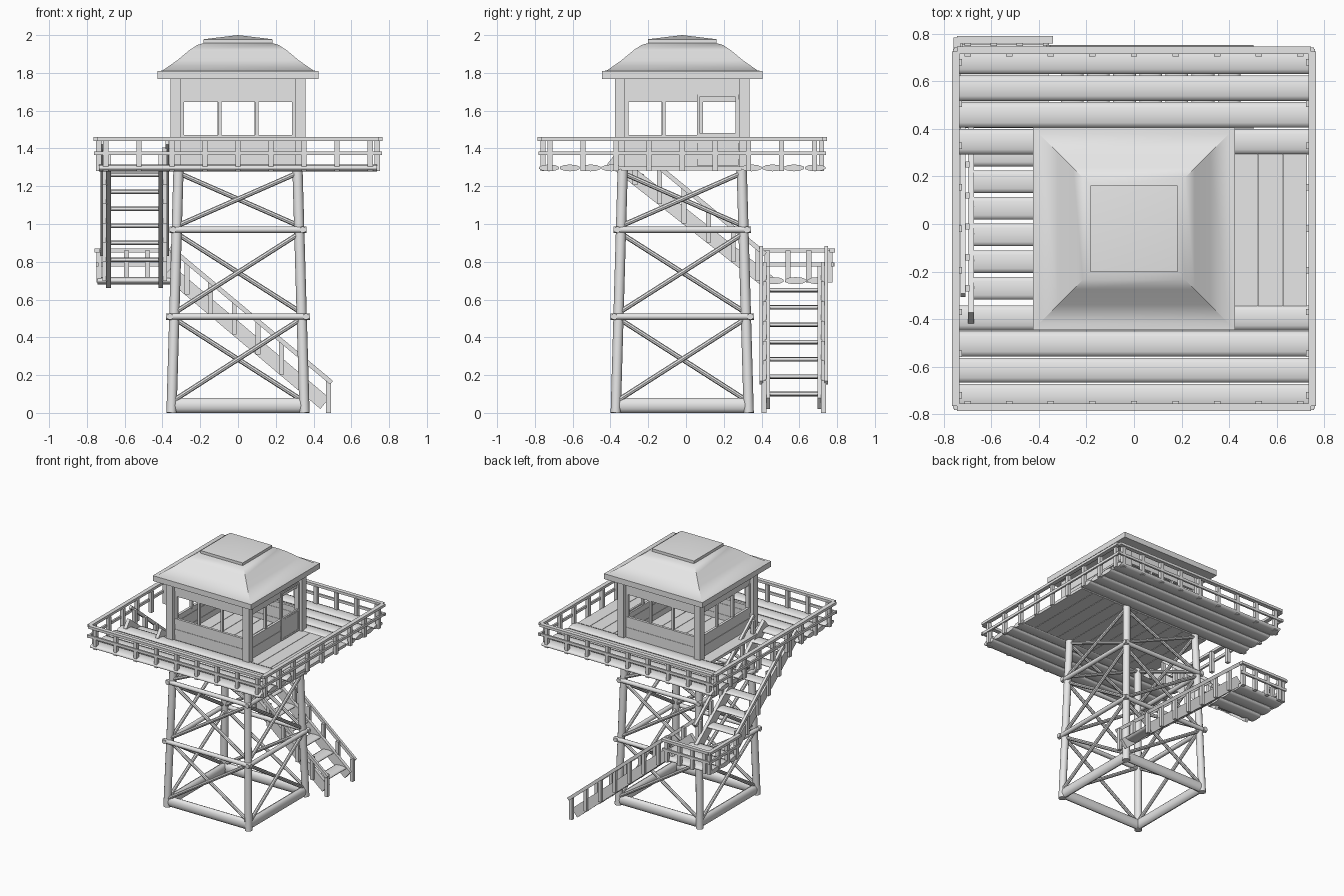
import bpy, bmesh, math
from mathutils import Vector, Matrix

cube = bpy.data.objects.get("Cube")
if cube:
    bpy.data.objects.remove(cube)

grey = bpy.data.materials.new("plain_grey")
grey.use_nodes = True
grey.diffuse_color = (0.8, 0.8, 0.8, 1)
grey.node_tree.nodes["Principled BSDF"].inputs["Base Color"].default_value = (0.8, 0.8, 0.8, 1)

CY = -0.02          # centre line of tower in y
parts = {}          # part name -> bmesh


def part(name):
    if name not in parts:
        parts[name] = bmesh.new()
    return parts[name]


def bar(name, a, b, w, h=None, sides=4):
    """Bar from a to b: w wide sideways, h tall; four sides or rounded."""
    a, b = Vector(a), Vector(b)
    h = h or w
    d = b - a
    z = d.normalized()
    up = Vector((0, 0, 1)) if abs(z.z) < 0.99 else Vector((0, 1, 0))
    x = up.cross(z).normalized()
    y = z.cross(x)
    m = Matrix((x, y, z)).transposed().to_4x4()
    m.translation = (a + b) / 2
    m = m @ Matrix.Diagonal((w, h, d.length, 1))
    if sides == 4:
        bmesh.ops.create_cube(part(name), size=1, matrix=m)
    else:
        bmesh.ops.create_cone(part(name), cap_ends=True, segments=sides,
                              radius1=0.5, radius2=0.5, depth=1, matrix=m)


def spin(k, along, out, z):
    """Point on side k (0 front, 1 +x, 2 back, 3 -x) of the square tower."""
    c, s = [(1, 0), (0, 1), (-1, 0), (0, -1)][k]
    return (along * c + out * s, along * s - out * c + CY, z)


def span(a, b, n):
    return [a + (b - a) * i / (n - 1) for i in range(n)]


def leg_at(z):
    return 0.352 - 0.037 * z / 1.28


# Tower frame: legs, rings and crossed braces
for k in range(4):
    bar("legs", spin(k, 0.352, 0.352, 0), spin(k, 0.315, 0.315, 1.29), 0.054, sides=12)
    bar("ground_beams", spin(k, -0.35, 0.345, 0.04), spin(k, 0.35, 0.345, 0.04), 0.05, 0.08, 12)
    for z, out in ((0.51, 0.36), (0.97, 0.343)):
        bar("ring_beams", spin(k, -out - 0.02, out, z), spin(k, out + 0.02, out, z), 0.034, sides=10)
    for lo, hi in ((0.06, 0.5), (0.53, 0.95), (0.99, 1.27)):
        for s in (-1, 1):
            off = 0.006 * s
            p, q = leg_at(lo), leg_at(hi)
            bar("cross_braces", spin(k, -s * p, p + off, lo), spin(k, s * q, q + off, hi), 0.026, sides=8)

# Deck: rounded planks front and back, flat planks between, open stairwell at -x
for y0, y1 in ((-0.78, -0.34), (0.29, 0.74)):
    w = (y1 - y0) / 4
    for i in range(4):
        y = y0 + w * (i + 0.5)
        bar("deck_planks", (-0.735, y, 1.297), (0.735, y, 1.297), w, 0.036, 10)
w = 1.15 / 11
for i in range(11):
    x = -0.42 + w * (i + 0.5)
    bar("deck_floor", (x, -0.345, 1.293), (x, 0.295, 1.293), w - 0.003, 0.022)

# Deck railing
for k in range(4):
    bar("deck_rail", spin(k, -0.745, 0.75, 1.45), spin(k, 0.745, 0.75, 1.45), 0.032, 0.02)
    bar("deck_rail", spin(k, -0.762, 0.75, 1.375), spin(k, 0.762, 0.75, 1.375), 0.014, 0.02)
    for x in span(-0.7, 0.7, 9):
        bar("deck_rail_posts", spin(k, x, 0.737, 1.28), spin(k, x, 0.737, 1.445), 0.027)

# Landing with railing on its back and outer sides
for i in range(3):
    y = 0.46 + 0.12 * i
    bar("landing_planks", (-0.745, y, 0.7), (-0.36, y, 0.7), 0.12, 0.038, 10)
for z, w, h in ((0.86, 0.03, 0.02), (0.785, 0.014, 0.02)):
    bar("landing_rail", (-0.745, 0.775, z), (-0.34, 0.775, z), w, h)
    bar("landing_rail", (-0.745, 0.4, z), (-0.745, 0.785, z), w, h)
for t in span(0, 1, 4):
    x, y = -0.7 + 0.33 * t, 0.43 + 0.33 * t
    bar("landing_posts", (x, 0.763, 0.69), (x, 0.763, 0.86), 0.027)
    bar("landing_posts", (-0.735, y, 0.69), (-0.735, y, 0.86), 0.027)


def stairs(name, place, mid, string, rail, posts, steps):
    """Flight falling along +s; place(s, t, z) gives the position."""
    def height(line, s):
        (s0, z0), (s1, z1) = line
        return z0 + (z1 - z0) * (s - s0) / (s1 - s0)
    for side in (-1, 1):
        t = mid + side * 0.138
        bar(name + "_stringers", *[place(s, t, z) for s, z in string], 0.026, 0.075)
        t = mid + side * 0.172
        bar(name + "_handrails", *[place(s, t, z) for s, z in rail], 0.02, 0.024)
        t = mid + side * 0.157
        for s in posts:
            bar(name + "_posts", place(s, t, max(0, height(string, s) - 0.04)),
                place(s, t, height(rail, s)), 0.026)
    for s, z in steps:
        bar(name + "_steps", place(s, mid - 0.13, z), place(s, mid + 0.13, z), 0.1, 0.024, 10)


stairs("lower_stair", lambda s, t, z: (s, t, z), 0.57,
       ((-0.37, 0.75), (0.46, 0.05)), ((-0.36, 0.875), (0.495, 0.16)),
       span(-0.27, 0.48, 7), list(zip(span(-0.26, 0.4, 7), span(0.65, 0.1, 7))))
stairs("upper_stair", lambda s, t, z: (t, s, z), -0.547,
       ((-0.395, 1.345), (0.44, 0.69)), ((-0.3, 1.43), (0.42, 0.84)),
       span(-0.27, 0.38, 6), list(zip(span(-0.27, 0.29, 6), span(1.26, 0.81, 6))))

# Cabin: corner posts, lapped boards, window mullions and sills
for k in range(4):
    bar("cabin_posts", spin(k, 0.33, 0.33, 1.3), spin(k, 0.33, 0.33, 1.77), 0.054)
    for i, z in enumerate(span(1.325, 1.45, 4) + span(1.668, 1.748, 3)):
        out = 0.318 + 0.003 * (i % 2)
        bar("cabin_boards", spin(k, -0.31, out, z), spin(k, 0.31, out, z), 0.02, 0.044)
    for x, w in ((-0.3, 0.03), (-0.097, 0.018), (0.1, 0.018), (0.3, 0.03)):
        bar("window_mullions", spin(k, x, 0.318, 1.46), spin(k, x, 0.318, 1.66), w, 0.018 if k % 2 == 0 else w)

# Door trim on the +x side
for y in (0.085, 0.29):
    bar("door_frame", spin(1, y, 0.33, 1.31), spin(1, y, 0.33, 1.685), 0.014)
for z in (1.317, 1.475, 1.68):
    bar("door_frame", spin(1, 0.085, 0.33, z), spin(1, 0.29, 0.33, z), 0.014)
bar("door_panel", spin(1, 0.085, 0.331, 1.39), spin(1, 0.29, 0.331, 1.39), 0.008, 0.15)

# Roof: eave slab, curved hips and shallow cap
roof = part("roof")
profile = [(0.425, 1.768), (0.425, 1.81), (0.4, 1.812), (0.32, 1.868), (0.255, 1.922),
           (0.215, 1.948), (0.182, 1.957), (0.182, 1.978)]
rings = [[roof.verts.new(spin(k, r, r, z)) for k in range(4)] for r, z in profile]
roof.faces.new(rings[0][::-1])
for low, high in zip(rings, rings[1:]):
    for k in range(4):
        j = (k + 1) % 4
        roof.faces.new((low[k], low[j], high[j], high[k]))
peak = roof.verts.new((0, CY, 2))
for k in range(4):
    roof.faces.new((rings[-1][k], rings[-1][(k + 1) % 4], peak))

# Turn every part into an object, smooth with sharp corners kept
for name, bm in parts.items():
    bmesh.ops.recalc_face_normals(bm, faces=bm.faces)
    for f in bm.faces:
        f.smooth = True
    mesh = bpy.data.meshes.new(name)
    bm.to_mesh(mesh)
    bm.free()
    limit = 75 if name.endswith(("planks", "steps")) else 40
    mesh.set_sharp_from_angle(angle=math.radians(limit))
    mesh.materials.append(grey)
    bpy.context.scene.collection.objects.link(bpy.data.objects.new(name, mesh))
